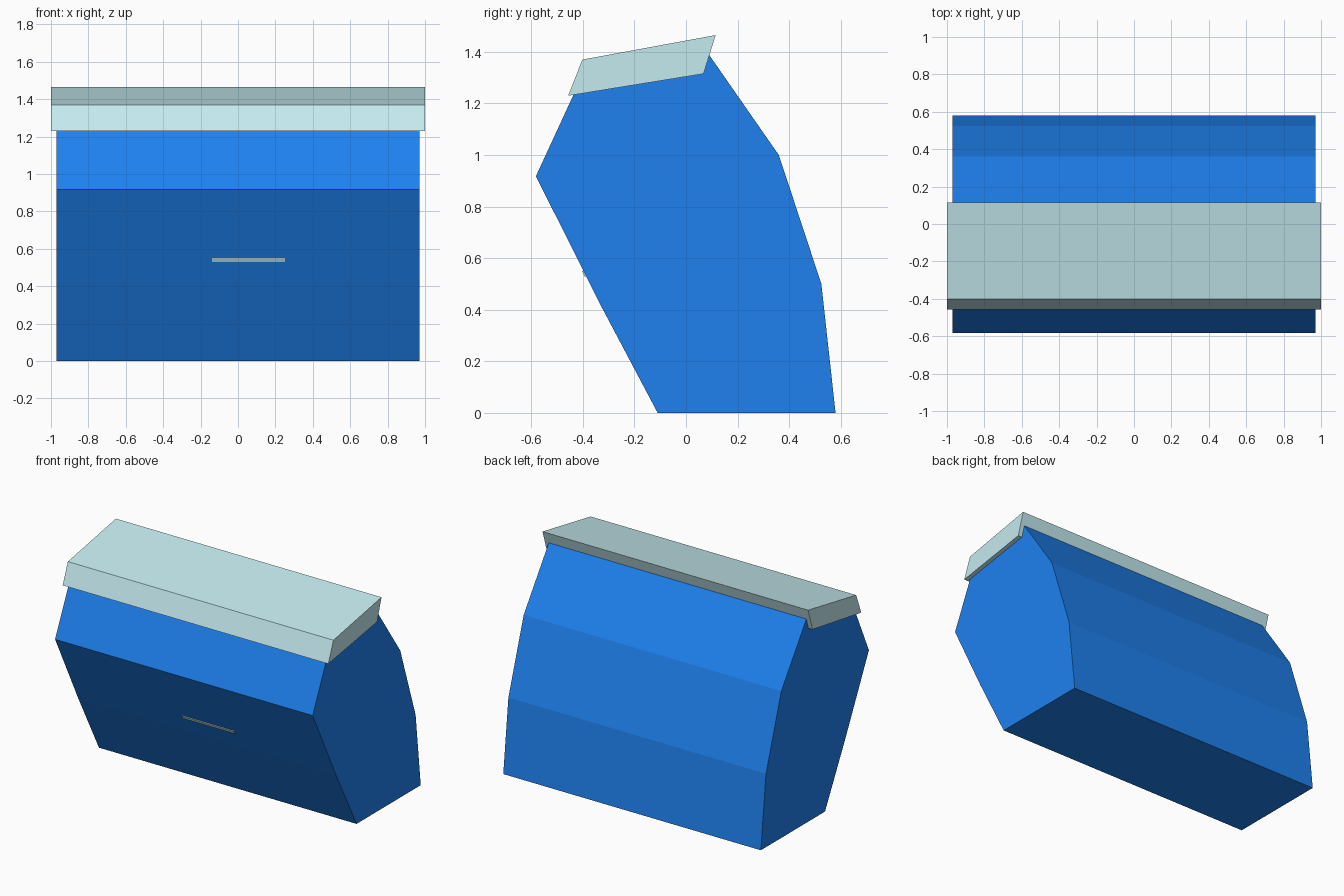
import bpy, bmesh

if "Cube" in bpy.data.objects:
    bpy.data.objects.remove(bpy.data.objects["Cube"])


def material(name, color):
    m = bpy.data.materials.new(name)
    m.diffuse_color = (*color, 1)
    m.use_nodes = True
    m.node_tree.nodes["Principled BSDF"].inputs["Base Color"].default_value = m.diffuse_color
    return m


def extrude_profile(name, points, x0, x1, mat):
    """Extrude a (y, z) outline along x into a closed solid."""
    bm = bmesh.new()
    face = bm.faces.new([bm.verts.new((x0, y, z)) for y, z in points])
    ext = bmesh.ops.extrude_face_region(bm, geom=[face])
    verts = [g for g in ext["geom"] if isinstance(g, bmesh.types.BMVert)]
    bmesh.ops.translate(bm, verts=verts, vec=(x1 - x0, 0, 0))
    bmesh.ops.recalc_face_normals(bm, faces=bm.faces)
    mesh = bpy.data.meshes.new(name)
    bm.to_mesh(mesh)
    bm.free()
    obj = bpy.data.objects.new(name, mesh)
    bpy.context.collection.objects.link(obj)
    mesh.materials.append(mat)
    return obj


blue = material("blue", (0.013, 0.22, 0.87))
pale = material("pale_aqua", (0.56, 0.83, 0.87))

# Leaning body with a faceted back
extrude_profile("body", [
    (-0.11, 0), (0.58, 0), (0.525, 0.5), (0.36, 1.0), (0.09, 1.388),
    (-0.415, 1.28), (-0.582, 0.918), (-0.335, 0.425)], -0.97, 0.97, blue)

# Sloping lid that overhangs the body
extrude_profile("lid", [
    (-0.457, 1.23), (0.068, 1.315), (0.115, 1.465), (-0.402, 1.37)], -1, 1, pale)

# Thin handle strip lying on the front face
extrude_profile("handle_strip", [
    (-0.386, 0.53), (-0.392, 0.528), (-0.403, 0.55), (-0.397, 0.552)], -0.14, 0.25, pale)
